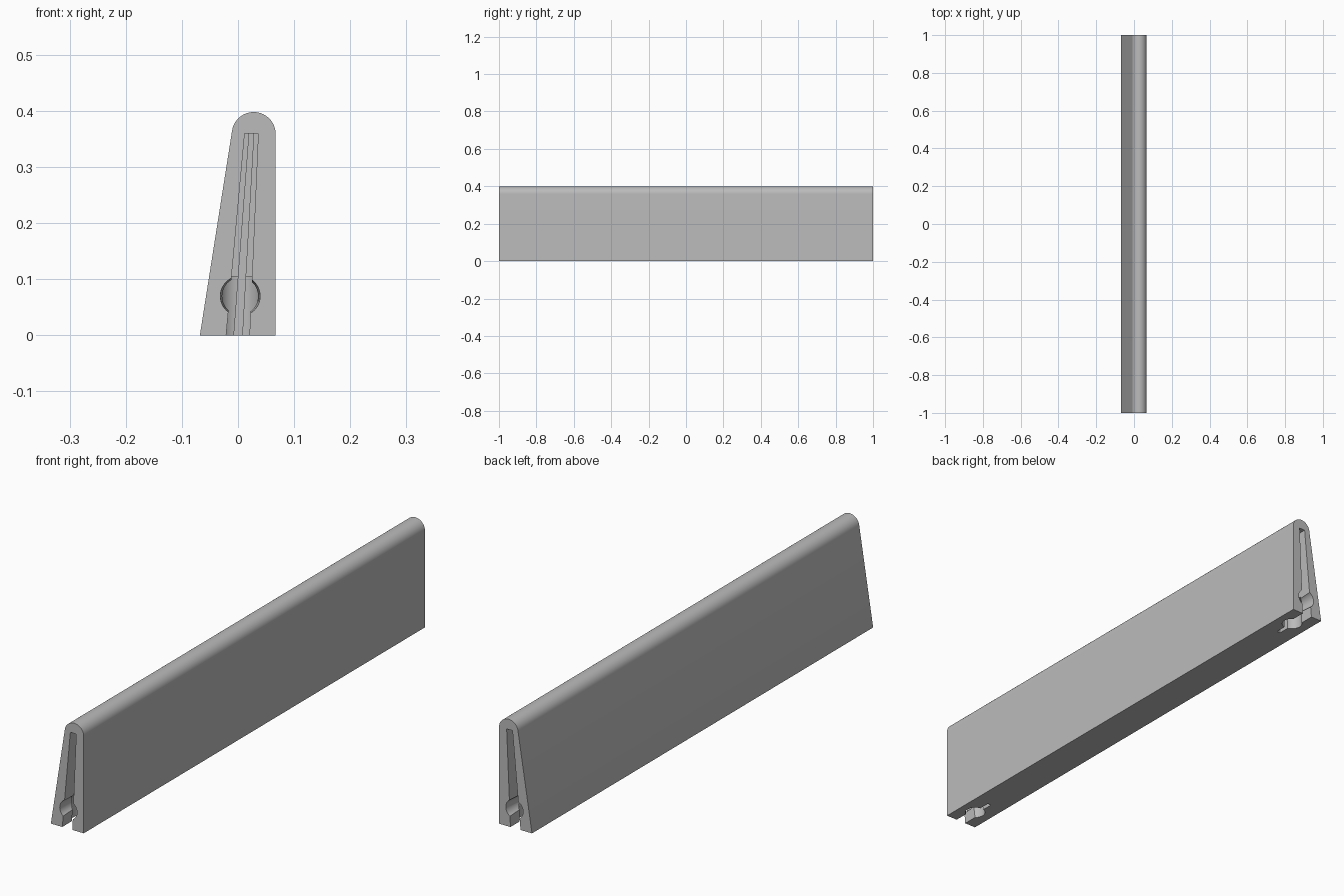
import bpy, bmesh, math

if "Cube" in bpy.data.objects:
    bpy.data.objects.remove(bpy.data.objects["Cube"])

grey = bpy.data.materials.new("plain_grey")
grey.use_nodes = True
grey.diffuse_color = (0.5, 0.5, 0.5, 1)
grey.node_tree.nodes["Principled BSDF"].inputs["Base Color"].default_value = (0.5, 0.5, 0.5, 1)


def new_object(name, bm):
    bmesh.ops.recalc_face_normals(bm, faces=bm.faces)
    mesh = bpy.data.meshes.new(name)
    bm.to_mesh(mesh)
    bm.free()
    mesh.materials.append(grey)
    obj = bpy.data.objects.new(name, mesh)
    bpy.context.collection.objects.link(obj)
    return obj


def extrude_profile(name, points, y0, y1):
    """Extrude an (x, z) outline along y."""
    bm = bmesh.new()
    face = bm.faces.new([bm.verts.new((x, y0, z)) for x, z in points])
    moved = bmesh.ops.extrude_face_region(bm, geom=[face])["geom"]
    bmesh.ops.translate(bm, vec=(0, y1 - y0, 0),
                        verts=[v for v in moved if isinstance(v, bmesh.types.BMVert)])
    return new_object(name, bm)


def round_cutter(name, r1, r2, depth, location, tilt=0.0):
    """Round cutter along z, or along y when tilted."""
    bpy.ops.mesh.primitive_cone_add(vertices=48, radius1=r1, radius2=r2, depth=depth,
                                    location=location, rotation=(tilt, 0, 0))
    obj = bpy.context.object
    obj.name = name
    obj.data.materials.append(grey)
    return obj


# Wedge body with a rounded top
top_x, top_z, top_r = 0.028, 0.359, 0.039
outline = [(-0.068, 0), (0.067, 0)]
for i in range(33):
    a = math.radians(171 * i / 32)
    outline.append((top_x + top_r * math.cos(a), top_z + top_r * math.sin(a)))
body = extrude_profile("wedge_body", outline, -1, 1)

# Leaning tapered slot, narrow slit and round pockets at both ends
slot = [(-0.022, -0.01), (0.02, -0.01), (0.036, 0.36), (0.012, 0.36)]
slit = [(-0.008, -0.01), (0.007, -0.01), (0.028, 0.36), (0.02, 0.36)]
cutters = []
for s in (-1, 1):
    cutters += [
        extrude_profile("slot_cutter", slot, s * 1.02, s * 0.91),
        extrude_profile("slit_cutter", slit, s * 0.93, s * 0.835),
        round_cutter("pocket_cutter", 0.037, 0.035, 0.125, (0.002, s * 0.915, 0.0425)),
        round_cutter("mouth_cutter", 0.036, 0.031, 0.1, (0.004, s * 0.96, 0.07),
                     -s * -math.pi / 2),
    ]
for cutter in cutters:
    cutter.hide_render = True
    mod = body.modifiers.new("cut", "BOOLEAN")
    mod.operation = "DIFFERENCE"
    mod.solver = "EXACT"
    mod.object = cutter

# Bake the cuts and remove the cutters
bpy.context.view_layer.update()
baked = bpy.data.meshes.new_from_object(
    body.evaluated_get(bpy.context.evaluated_depsgraph_get()))
body.modifiers.clear()
body.data = baked
for cutter in cutters:
    bpy.data.objects.remove(cutter)

# Smooth round surfaces, keep edges sharp
bpy.ops.object.select_all(action="DESELECT")
body.select_set(True)
bpy.context.view_layer.objects.active = body
bpy.ops.object.shade_smooth_by_angle(angle=math.radians(30))
